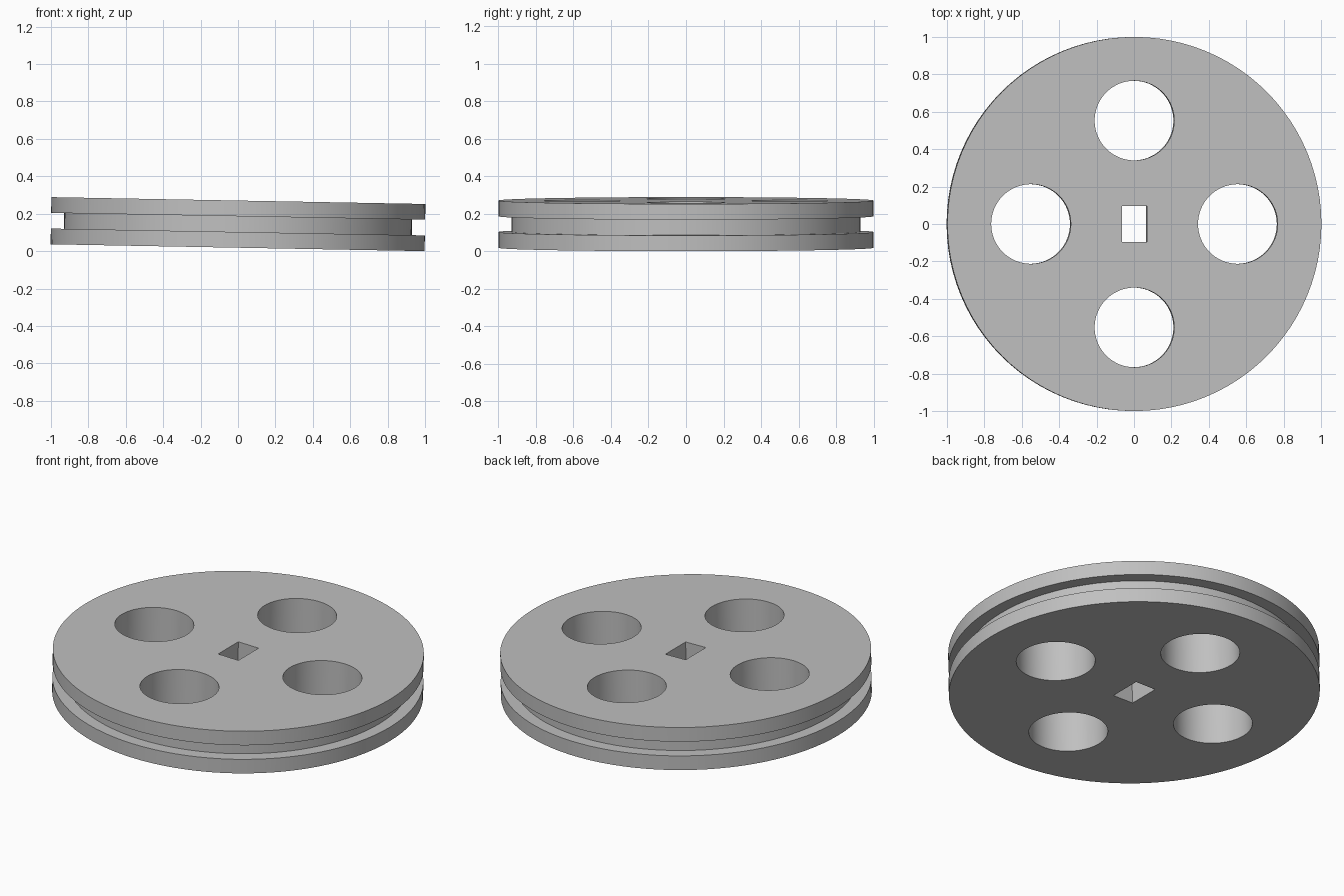
import bpy, bmesh, math
from mathutils import Matrix

RADIUS, HUB_RADIUS = 1.0, 0.93
THICK, FLANGE = 0.252, 0.084
TILT = 0.0183
SEGMENTS = 96

default = bpy.data.objects.get("Cube")
if default:
    bpy.data.objects.remove(default, do_unlink=True)

grey = bpy.data.materials.new("plain grey")
grey.use_nodes = True
colour = (0.527, 0.527, 0.527, 1)
grey.diffuse_color = colour
grey.node_tree.nodes["Principled BSDF"].inputs["Base Color"].default_value = colour


def make_object(name, bm):
    bmesh.ops.recalc_face_normals(bm, faces=bm.faces)
    mesh = bpy.data.meshes.new(name)
    bm.to_mesh(mesh)
    bm.free()
    mesh.materials.append(grey)
    obj = bpy.data.objects.new(name, mesh)
    bpy.context.collection.objects.link(obj)
    return obj


# Grooved wheel: a stepped profile turned around the axle
half, gap = THICK / 2, THICK / 2 - FLANGE
profile = [(RADIUS, -half), (RADIUS, -gap), (HUB_RADIUS, -gap),
           (HUB_RADIUS, gap), (RADIUS, gap), (RADIUS, half)]
bm = bmesh.new()
rings = []
for r, z in profile:
    rings.append([bm.verts.new((r * math.cos(a), r * math.sin(a), z))
                  for a in (math.tau * i / SEGMENTS for i in range(SEGMENTS))])
for low, high in zip(rings, rings[1:]):
    for i in range(SEGMENTS):
        j = (i + 1) % SEGMENTS
        bm.faces.new((low[i], low[j], high[j], high[i]))
bm.faces.new(rings[0])
bm.faces.new(rings[-1])
wheel = make_object("grooved_wheel", bm)

# Cutters: four round holes and a rectangular axle slot
bm = bmesh.new()
for k in range(4):
    place = Matrix.Rotation(k * math.pi / 2, 4, "Z") @ Matrix.Translation((0.553, 0, 0))
    bmesh.ops.create_cone(bm, cap_ends=True, segments=64, radius1=0.213,
                          radius2=0.213, depth=1, matrix=place)
bmesh.ops.create_cube(bm, size=1, matrix=Matrix.Diagonal((0.133, 0.19, 1, 1)))
cutter = make_object("hole_cutter", bm)
cutter.hide_render = True

cut = wheel.modifiers.new("holes", "BOOLEAN")
cut.operation, cut.solver, cut.object = "DIFFERENCE", "EXACT", cutter
bpy.ops.object.select_all(action="DESELECT")
wheel.select_set(True)
bpy.context.view_layer.objects.active = wheel
bpy.ops.object.modifier_apply(modifier=cut.name)
bpy.data.objects.remove(cutter, do_unlink=True)
bpy.ops.object.shade_smooth_by_angle(angle=math.radians(30))

# Lean the wheel slightly towards +x and rest it on the ground
wheel.rotation_euler.y = TILT
wheel.location.z = half * math.cos(TILT) + RADIUS * math.sin(TILT)
